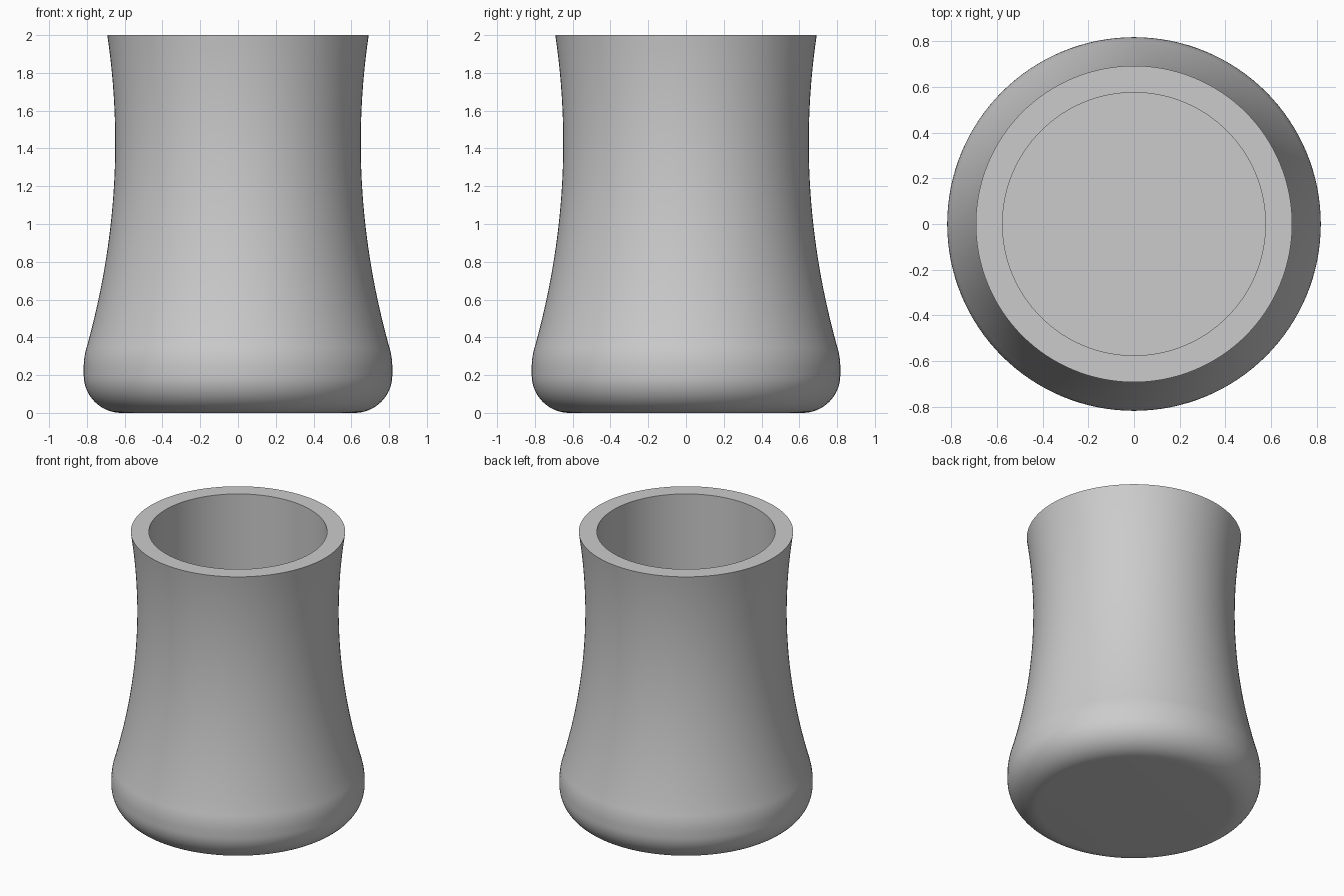
import bpy
import bmesh
from math import sin, cos, pi, radians

if "Cube" in bpy.data.objects:
    bpy.data.objects.remove(bpy.data.objects["Cube"])

SEGMENTS = 128
HEIGHT = 2.0
BASE_R, FILLET = 0.817, 0.20
INNER_R, FLOOR_Z = 0.575, 0.12
WAIST_R, WAIST_Z, FLARE = 0.65, 1.43, 0.129


def waist_radius(z):
    return WAIST_R + FLARE * (z - WAIST_Z) ** 2


# Single grey material
grey = bpy.data.materials.new("plain grey")
grey.use_nodes = True
colour = (0.6, 0.6, 0.6, 1)
grey.diffuse_color = colour
grey.node_tree.nodes["Principled BSDF"].inputs["Base Color"].default_value = colour

# Underside and rounded foot
profile = [(0, 0)]
for i in range(17):
    a = i / 16 * pi / 2
    profile.append((BASE_R - FILLET + FILLET * sin(a), FILLET - FILLET * cos(a)))

# Soft shoulder from the foot into the wall
low, high = 0.24, 0.36
end_r = waist_radius(high)
for i in range(9):
    t = i / 8
    mid_r, mid_z = BASE_R, 0.30
    profile.append(((1 - t) ** 2 * BASE_R + 2 * t * (1 - t) * mid_r + t * t * end_r,
                    (1 - t) ** 2 * low + 2 * t * (1 - t) * mid_z + t * t * high))

# Waisted outer wall up to the rim
for i in range(1, 33):
    z = high + (HEIGHT - high) * i / 32
    profile.append((waist_radius(z), z))

# Flat rim, straight bore and flat floor
profile += [(INNER_R, HEIGHT), (INNER_R, FLOOR_Z), (0, FLOOR_Z)]

# Revolve the profile
bm = bmesh.new()
verts = [bm.verts.new((r, 0, z)) for r, z in profile]
edges = [bm.edges.new(pair) for pair in zip(verts, verts[1:])]
bmesh.ops.spin(bm, geom=verts + edges, cent=(0, 0, 0), axis=(0, 0, 1),
               angle=2 * pi, steps=SEGMENTS, use_merge=False)
bmesh.ops.remove_doubles(bm, verts=bm.verts, dist=0.0005)
bmesh.ops.recalc_face_normals(bm, faces=bm.faces)

mesh = bpy.data.meshes.new("hollow_cup")
bm.to_mesh(mesh)
bm.free()
mesh.materials.append(grey)
cup = bpy.data.objects.new("hollow_cup", mesh)
bpy.context.collection.objects.link(cup)

bpy.ops.object.select_all(action='DESELECT')
cup.select_set(True)
bpy.context.view_layer.objects.active = cup
bpy.ops.object.shade_smooth_by_angle(angle=radians(30))
